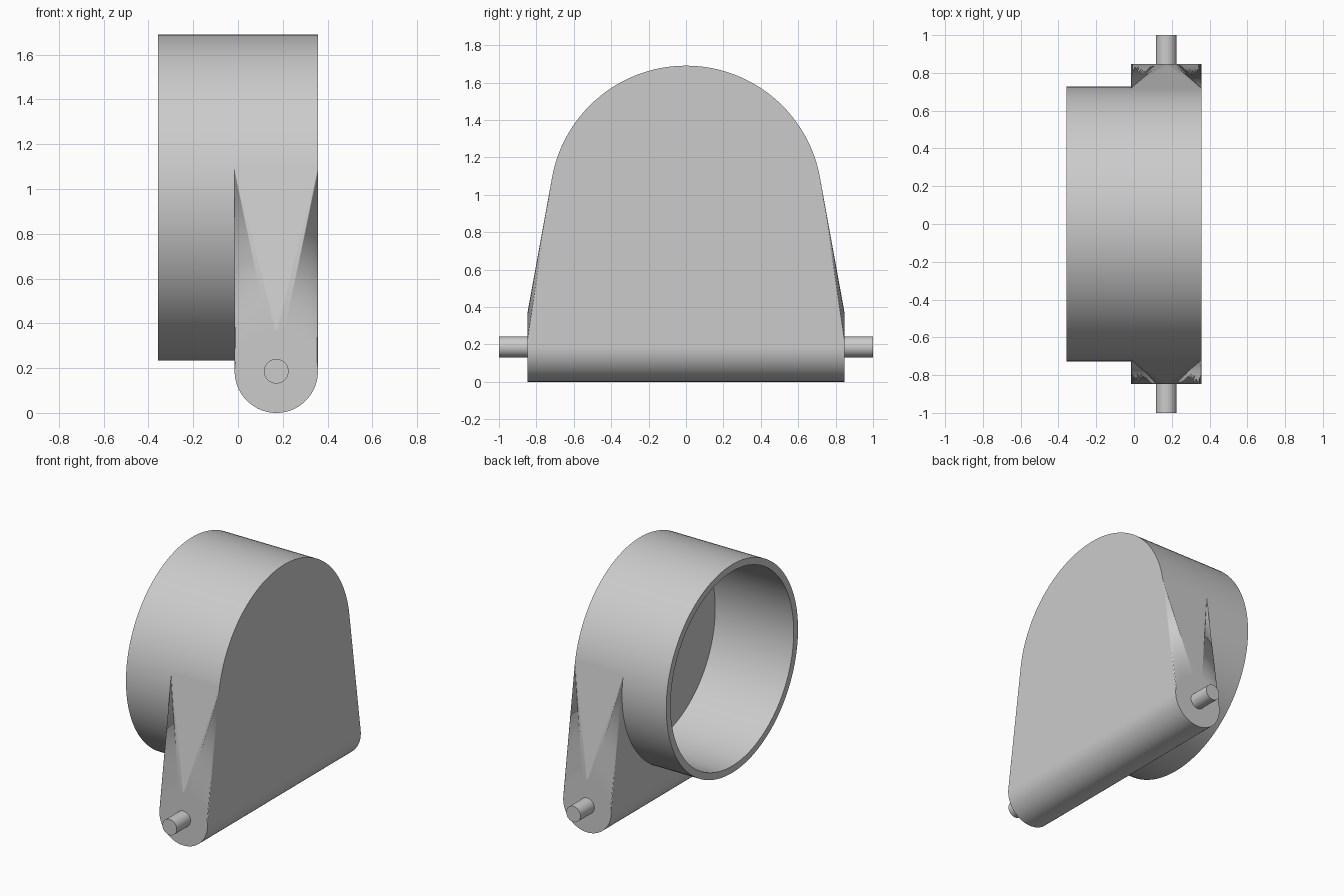
import bpy, bmesh, math

if "Cube" in bpy.data.objects:
    bpy.data.objects.remove(bpy.data.objects["Cube"])

GREY = (0.6, 0.6, 0.6, 1)
grey = bpy.data.materials.new("plain grey")
grey.use_nodes = True
grey.diffuse_color = GREY
grey.node_tree.nodes["Principled BSDF"].inputs["Base Color"].default_value = GREY

SEGS = 128
RING_Z, RING_R, BORE_R = 0.962, 0.728, 0.68
BACK, FRONT, STEP, FLOOR = -0.357, 0.357, -0.015, 0.25
HINGE_X, HINGE_Z, HINGE_R, HINGE_Y = 0.171, 0.186, 0.186, 0.847


def ring(bm, axis, pos, radius):
    """Circle of vertices round the x axis (cup) or y axis (hinge)."""
    verts = []
    for i in range(SEGS):
        a = math.tau * i / SEGS
        c, s = radius * math.cos(a), radius * math.sin(a)
        co = (pos, c, RING_Z + s) if axis == "x" else (HINGE_X + c, pos, HINGE_Z + s)
        verts.append(bm.verts.new(co))
    return verts


def bridge(bm, a, b):
    for i in range(SEGS):
        j = (i + 1) % SEGS
        bm.faces.new((a[i], a[j], b[j], b[i]))


def finish(bm, name):
    bmesh.ops.recalc_face_normals(bm, faces=bm.faces)
    mesh = bpy.data.meshes.new(name)
    bm.to_mesh(mesh)
    bm.free()
    obj = bpy.data.objects.new(name, mesh)
    bpy.context.collection.objects.link(obj)
    mesh.materials.append(grey)
    return obj


def smooth(obj):
    bpy.ops.object.select_all(action="DESELECT")
    obj.select_set(True)
    bpy.context.view_layer.objects.active = obj
    bpy.ops.object.shade_smooth_by_angle(angle=math.radians(30))


def cylinder(name, axis, start, end, radius):
    bm = bmesh.new()
    a, b = ring(bm, axis, start, radius), ring(bm, axis, end, radius)
    bridge(bm, a, b)
    bm.faces.new(a)
    bm.faces.new(b)
    return finish(bm, name)


# Flap body: hull wrapped round the disc and the hinge barrel
bm = bmesh.new()
for x in (STEP, FRONT):
    ring(bm, "x", x, RING_R)
for y in (-HINGE_Y, HINGE_Y):
    ring(bm, "y", y, HINGE_R)
bmesh.ops.convex_hull(bm, input=bm.verts)
loose = [v for v in bm.verts if not v.link_faces]
bmesh.ops.delete(bm, geom=loose, context="VERTS")
bmesh.ops.dissolve_limit(bm, angle_limit=0.002, verts=bm.verts, edges=bm.edges)
body = finish(bm, "flap_body")

# Bore cut into the body
cutter = cylinder("bore_cutter", "x", BACK - 0.1, FLOOR, BORE_R)
cutter.hide_render = True
cut = body.modifiers.new("bore", "BOOLEAN")
cut.operation = "DIFFERENCE"
cut.solver = "EXACT"
cut.object = cutter
bpy.context.view_layer.objects.active = body
bpy.ops.object.modifier_apply(modifier=cut.name)
bpy.data.objects.remove(cutter)
smooth(body)

# Keep the large flat faces evenly shaded where they meet the rounded barrel
flatten = body.modifiers.new("even_shading", "WEIGHTED_NORMAL")
flatten.keep_sharp = True
flatten.weight = 100

# Open collar standing out behind the flap
bm = bmesh.new()
loops = [ring(bm, "x", x, r) for x, r in
         ((STEP, BORE_R), (BACK, BORE_R), (BACK, RING_R), (STEP, RING_R))]
for a, b in zip(loops, loops[1:]):
    bridge(bm, a, b)
smooth(finish(bm, "collar"))

# Hinge pins at both ends
for side, name in ((-1, "front_pin"), (1, "back_pin")):
    smooth(cylinder(name, "y", side * HINGE_Y, side, 0.055))
